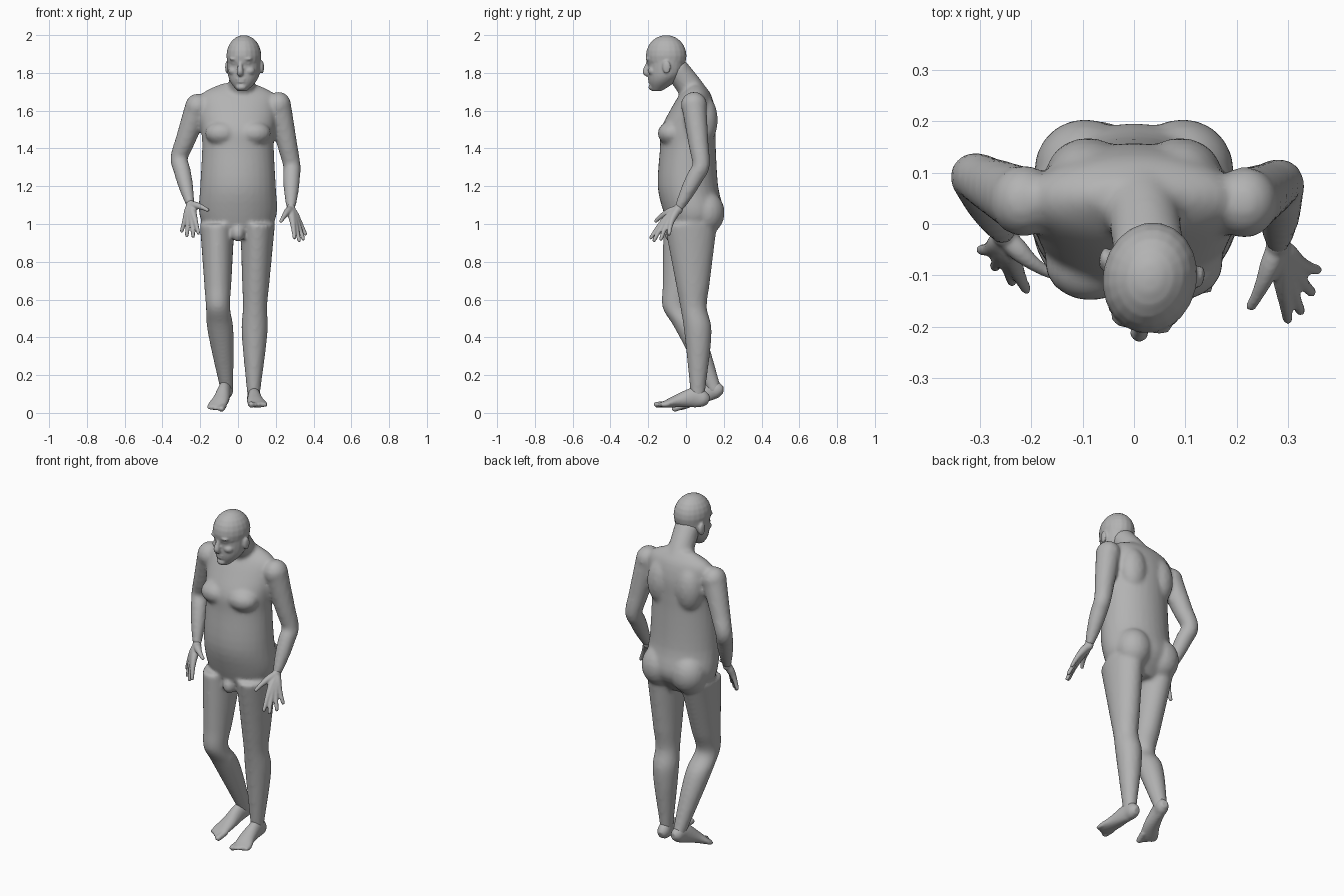
import bpy, bmesh, math
from mathutils import Vector, Matrix

if "Cube" in bpy.data.objects:
    bpy.data.objects.remove(bpy.data.objects["Cube"])

skin = bpy.data.materials.new("plain grey")
skin.use_nodes = True
grey = (.45, .45, .45, 1)
skin.diffuse_color = grey
skin.node_tree.nodes["Principled BSDF"].inputs["Base Color"].default_value = grey


def mix(start, end, t):
    return start + (end - start) * t


def refine(rings, steps=4):
    """Smooth curve through a few rings, given as (x, y, z, across, deep)."""
    keys = [Vector(ring) for ring in rings]
    keys = [keys[0]] + keys + [keys[-1]]
    result = []
    for before, start, end, after in zip(keys, keys[1:], keys[2:], keys[3:]):
        for step in range(steps):
            t = step / steps
            curve = (2 * before - 5 * start + 4 * end - after) * t * t
            curve += (3 * start - before - 3 * end + after) * t ** 3
            result.append(start + ((end - before) * t + curve) / 2)
    return result + [keys[-1]]


def loft(bm, rings, flat=False, sides=24):
    """Closed tube; its rings lie level if flat, else square to the path."""
    rings = refine(rings)
    points = [Vector(ring[:3]) for ring in rings]
    loops = []
    for i, ring in enumerate(rings):
        ahead = points[min(i + 1, len(points) - 1)] - points[max(i - 1, 0)]
        ahead = Vector((0, 0, 1)) if flat else ahead.normalized()
        across = Vector((1, 0, 0))
        across = (across - ahead * across.dot(ahead)).normalized()
        deep = ahead.cross(across)
        loop = []
        for k in range(sides):
            angle = math.tau * k / sides
            offset = across * ring[3] * math.cos(angle) + deep * ring[4] * math.sin(angle)
            loop.append(bm.verts.new(points[i] + offset))
        loops.append(loop)
    for low, high in zip(loops, loops[1:]):
        for k in range(sides):
            j = (k + 1) % sides
            bm.faces.new((low[k], low[j], high[j], high[k]))
    bm.faces.new(loops[0])
    bm.faces.new(loops[-1])


def ball(bm, centre, radii):
    matrix = Matrix.Translation(centre) @ Matrix.Diagonal((*radii, 1))
    bmesh.ops.create_uvsphere(bm, u_segments=20, v_segments=12, radius=1, matrix=matrix)


def pair(bm, centre, radii):
    """The same ball on both sides of the middle plane."""
    x, y, z = centre
    for side in (-1, 1):
        ball(bm, (side * x, y, z), radii)


def finish(bm, name, voxel, smooth, matrix=Matrix.Identity(4)):
    """Fuse the overlapping volumes of a part into one soft surface."""
    bm.transform(matrix)
    bmesh.ops.recalc_face_normals(bm, faces=bm.faces)
    mesh = bpy.data.meshes.new(name)
    bm.to_mesh(mesh)
    bm.free()
    mesh.materials.append(skin)
    part = bpy.data.objects.new(name, mesh)
    bpy.context.collection.objects.link(part)
    fuse = part.modifiers.new("fuse", "REMESH")
    fuse.mode = "VOXEL"
    fuse.voxel_size = voxel
    fuse.use_smooth_shade = True
    soften = part.modifiers.new("soften", "SMOOTH")
    soften.factor = .5
    soften.iterations = smooth


def leg(bm, hip, knee, ankle):
    """Tapering thigh, then a shin with the calf swelling to the back."""
    hip, knee, ankle = Vector(hip), Vector(knee), Vector(ankle)
    rings = []
    for step in range(4):
        t = step / 4
        rings.append((*hip.lerp(knee, t), mix(.092, .064, t), mix(.14, .07, t)))
    for step in range(6):
        t = step / 5
        calf = math.sin(math.pi * t ** .7) * (1 - t / 2)
        centre = knee.lerp(ankle, t) + Vector((0, .02 * calf, 0))
        rings.append((*centre, mix(.064, .032, t) + .016 * calf, mix(.07, .036, t) + .014 * calf))
    loft(bm, rings, flat=True)


def arm(bm, shoulder, elbow, wrist):
    """Rounded shoulder, tapering upper arm and forearm."""
    shoulder, elbow, wrist = Vector(shoulder), Vector(elbow), Vector(wrist)
    ball(bm, shoulder, (.066, .07, .07))
    rings = []
    for step in range(3):
        t = step / 3
        radius = mix(.066, .046, t)
        rings.append((*shoulder.lerp(elbow, t), radius, radius))
    for step in range(5):
        t = step / 4
        radius = mix(.046, .023, t) + .007 * math.sin(math.pi * t)
        rings.append((*elbow.lerp(wrist, t), radius, radius))
    loft(bm, rings)


def hand(name, wrist, thumb, index, little):
    """Five digits fan out from the wrist and fuse into a palm."""
    bm = bmesh.new()
    wrist, index, little = Vector(wrist), Vector(index), Vector(little)
    tips = [Vector(thumb)]
    for i in range(4):
        tip = index.lerp(little, i / 3)
        reach = 1 + .16 * math.sin(math.pi * i / 3)
        tips.append(wrist + (tip - wrist) * reach)
    for tip in tips:
        rings = []
        for t, radius in ((0, .02), (.25, .021), (.5, .016), (.75, .012), (.95, .01), (1, .006)):
            arch = Vector((0, -.01, .008)) * math.sin(math.pi * t)
            rings.append((*(wrist.lerp(tip, t) + arch), radius, radius))
        loft(bm, rings, sides=12)
    ball(bm, wrist, (.024, .024, .03))
    finish(bm, name, .005, 3)


def foot(name, heel, side, yaw, pitch):
    """Points to -y from the heel, outer side at +x, then gets turned in place."""
    bm = bmesh.new()
    loft(bm, [(0, .006, .035, .018, .02), (0, -.02, .044, .034, .042), (0, -.07, .054, .034, .053),
              (0, -.16, .035, .044, .034), (.01, -.22, .02, .05, .02), (.01, -.25, .015, .044, .013)])
    for i in range(5):
        x = .019 * i - .027
        end = .009 * i - .282
        radius = .011 if i else .016
        loft(bm, [(x, -.21, .018, radius, radius), (x, end + .012, .015, radius, radius),
                  (x, end, .012, radius / 2, radius / 2)], sides=12)
    turn = Matrix.Rotation(math.radians(yaw), 4, "Z") @ Matrix.Rotation(math.radians(pitch), 4, "X")
    mirror = Matrix.Diagonal((side, 1, 1, 1))
    finish(bm, name, .006, 3, Matrix.Translation(heel) @ turn @ mirror)


# Torso: height, centre depth, half width, half depth
body = bmesh.new()
profile = [(.93, .02, .15, .09), (1.05, .04, .205, .155), (1.2, .01, .2, .16), (1.4, .01, .19, .148),
           (1.5, .012, .195, .145), (1.6, .035, .205, .12), (1.69, .05, .19, .08), (1.745, .055, .08, .03)]
loft(body, [(0, y, z, width, depth) for z, y, width, depth in profile], flat=True, sides=32)

# Chest, buttocks, shoulder blades and groin
pair(body, (.085, -.075, 1.48), (.09, .075, .065))
pair(body, (.095, .105, 1.06), (.1, .1, .115))
pair(body, (.09, .1, 1.55), (.08, .068, .13))
ball(body, (0, -.08, .95), (.035, .035, .045))

# Neck
loft(body, [(.01, .06, 1.66, .085, .075), (.02, .01, 1.74, .07, .068), (.03, -.06, 1.83, .07, .065)])

# Limbs: the left leg stands straight, the right one trails with a bent knee
left_wrist, right_wrist = (.28, -.04, 1.08), (-.252, -.022, 1.1)
leg(body, (.104, .025, 1), (.09, .04, .56), (.082, .062, .08))
leg(body, (-.11, .02, 1), (-.106, -.055, .56), (-.057, .16, .1))
arm(body, (.215, .042, 1.63), (.285, .08, 1.31), left_wrist)
arm(body, (-.215, .045, 1.62), (-.312, .093, 1.35), right_wrist)
finish(body, "body", .011, 6)

hand("left_hand", left_wrist, thumb=(.225, -.165, 1.01), index=(.3, -.19, .92), little=(.36, -.09, .94))
hand("right_hand", right_wrist, thumb=(-.155, -.1, 1.07), index=(-.208, -.13, .945), little=(-.3, -.05, .955))
foot("left_foot", heel=(.08, .115, .028), side=1, yaw=4, pitch=0)
foot("right_foot", heel=(-.05, .2, .085), side=-1, yaw=-14, pitch=17)

# Head: built around its own axis with the chin near the origin, then turned
head = bmesh.new()
ball(head, (0, -.005, .19), (.092, .109, .11))
jaw = [(.19, 0, .09, .1), (.1, -.008, .085, .092), (.05, -.028, .066, .068), (.004, -.055, .025, .025)]
loft(head, [(0, y, z, width, depth) for z, y, width, depth in jaw], flat=True)
nose = [(.168, -.097, .009), (.135, -.108, .013), (.105, -.114, .018), (.09, -.1, .014)]
loft(head, [(0, y, z, radius, radius) for z, y, radius in nose], sides=12)

# Lips, chin, brows, eyes, cheeks and ears
ball(head, (0, -.09, .068), (.03, .013, .007))
ball(head, (0, -.089, .053), (.026, .013, .008))
ball(head, (0, -.08, .024), (.028, .02, .018))
pair(head, (.032, -.09, .174), (.03, .02, .009))
pair(head, (.034, -.082, .15), (.016, .014, .009))
pair(head, (.04, -.065, .11), (.032, .03, .025))
pair(head, (.094, .015, .13), (.01, .022, .035))
finish(head, "head", .006, 2, Matrix.Translation((.032, -.1, 1.7)) @ Matrix.Rotation(math.radians(-11), 4, "Z"))
